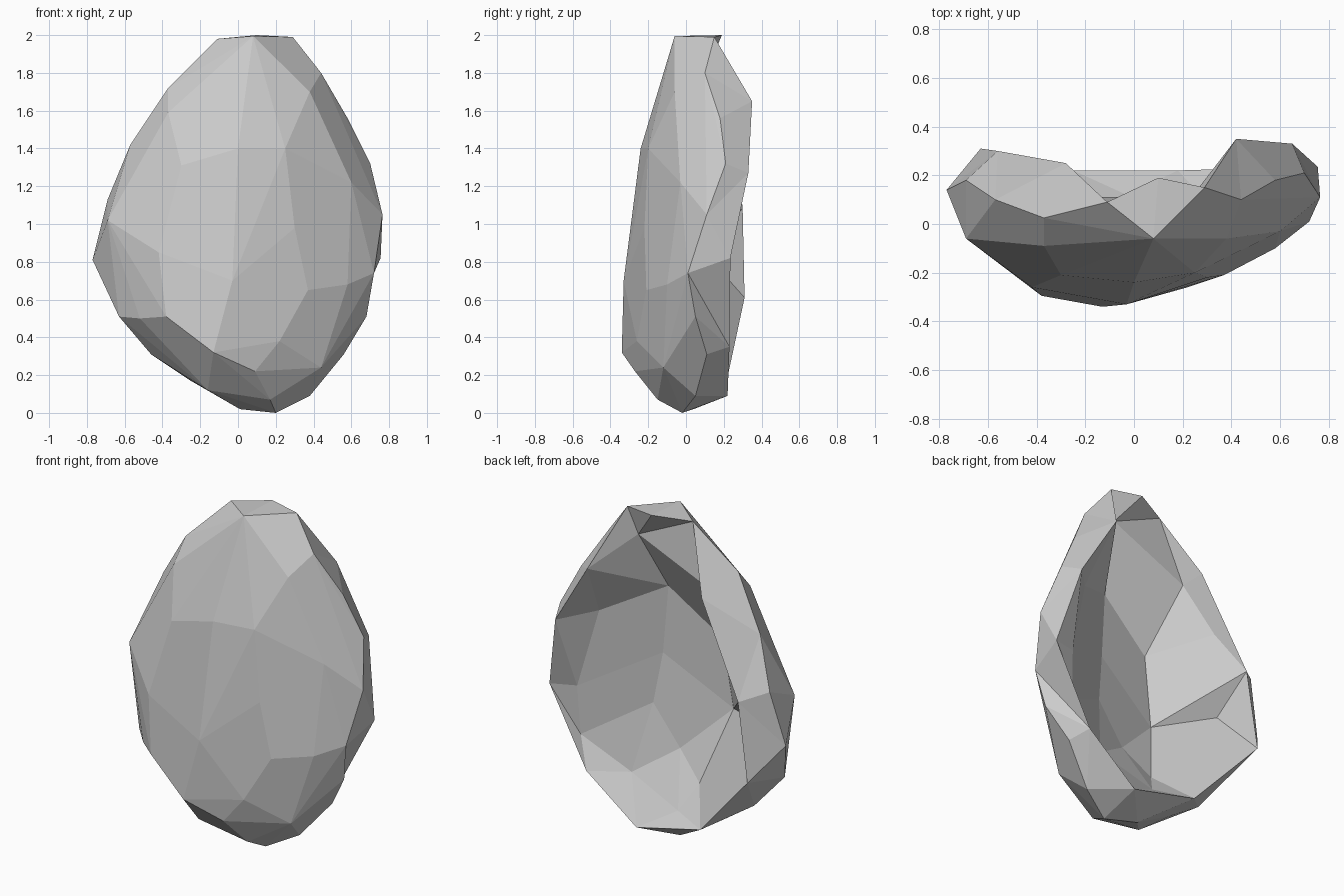
import bpy, bmesh
from mathutils import Vector
from mathutils.geometry import delaunay_2d_cdt, intersect_line_line_2d

if "Cube" in bpy.data.objects:
    bpy.data.objects.remove(bpy.data.objects["Cube"])

# Silhouette of the stone seen from the front
ring = [(-.11, .09, 1.98), (.10, .19, 2.0), (.29, .15, 1.99), (.44, .10, 1.80),
        (.58, .18, 1.56), (.70, .21, 1.32), (.765, .11, 1.05), (.755, .235, .82),
        (.72, .01, .74), (.68, .05, .51), (.56, .11, .31), (.38, .05, .09),
        (.20, -.02, 0), (.01, .04, .02), (-.25, .02, .17), (-.46, 0, .31),
        (-.63, -.05, .51), (-.77, .14, .81), (-.69, .18, 1.13),
        (-.57, .10, 1.42), (-.37, .025, 1.72)]

# Facet corners of the bulging front
front = [(.08, -.06, 1.995), (.38, -.06, 1.70), (-.37, -.09, 1.59), (0, -.24, 1.40),
         (.25, -.20, 1.40), (-.30, -.21, 1.31), (.60, -.03, 1.22), (-.69, -.06, 1.02),
         (.30, -.22, .98), (-.42, -.26, .85), (-.03, -.33, .70), (.58, -.10, .68),
         (.37, -.21, .65), (-.38, -.295, .51), (-.52, -.17, .50), (-.13, -.34, .32),
         (.22, -.26, .38), (.09, -.27, .22), (.44, -.12, .24), (.17, -.15, .07),
         (-.16, -.15, .12)]

# Raised rim around the hollow back, and the corners inside the hollow
rim = [(.42, .35, 1.65), (.65, .33, 1.27), (.51, .23, .35), (.18, .22, .09),
       (-.25, .22, .19), (-.63, .31, .61), (-.56, .30, 1.08), (-.28, .25, 1.62)]
hollow = [(.24, .115, 1.82), (.16, -.06, 1.46), (.48, .15, 1.305), (.19, -.05, 1.05),
          (.235, -.02, .745), (-.23, -.13, .79), (.06, -.03, .51), (.31, .08, .34),
          (-.105, .02, .36), (-.03, .12, .21), (.60, .19, .83), (.59, .17, .53),
          (-.26, .11, 1.60), (-.42, .19, 1.31), (-.17, -.11, 1.21), (-.53, .08, .87)]

bm = bmesh.new()
n = len(ring)
ring_edges = [(i, (i + 1) % n) for i in range(n)]
ring_verts = [bm.verts.new(p) for p in ring]


def fill(extra, edges):
    """Triangulate the ring plus extra points, as seen from the front."""
    verts = ring_verts + [bm.verts.new(p) for p in extra]
    flat = [Vector((v.co.x, v.co.z)) for v in verts]
    result = delaunay_2d_cdt(flat, edges, [], 1, 1e-5)
    faces, source = result[2], result[3]
    for f in faces:
        if all(source[i] for i in f):
            corner = [verts[source[i][0]] for i in f]
            if bm.faces.get(corner) is None:
                bm.faces.new(corner)


def bulge(passes=8):
    """Turn diagonals so that the front is as convex as possible."""
    for _ in range(passes):
        for e in list(bm.edges):
            if not e.is_valid or len(e.link_faces) != 2:
                continue
            a, b = (v.co for v in e.verts)
            c, d = (next(v for v in f.verts if v not in e.verts).co
                    for f in e.link_faces)
            hit = intersect_line_line_2d(a.xz, b.xz, c.xz, d.xz)
            if hit is None:
                continue
            ab = a.lerp(b, (hit - a.xz).length / (b.xz - a.xz).length)
            cd = c.lerp(d, (hit - c.xz).length / (d.xz - c.xz).length)
            if cd.y < ab.y - 1e-4:
                bmesh.utils.edge_rotate(e, True)


# Front
fill(front, ring_edges)
bulge()

# Back: rim path joins the silhouette at the top and at the right side
path = [2, n, n + 1, 7] + list(range(n + 2, n + 8)) + [0]
fill(rim + hollow, ring_edges + list(zip(path, path[1:])))

bmesh.ops.recalc_face_normals(bm, faces=bm.faces[:])
bmesh.ops.dissolve_limit(bm, angle_limit=0.06, verts=bm.verts[:], edges=bm.edges[:])
mesh = bpy.data.meshes.new("hollow_stone")
bm.to_mesh(mesh)
bm.free()
bpy.context.collection.objects.link(bpy.data.objects.new("hollow_stone", mesh))
